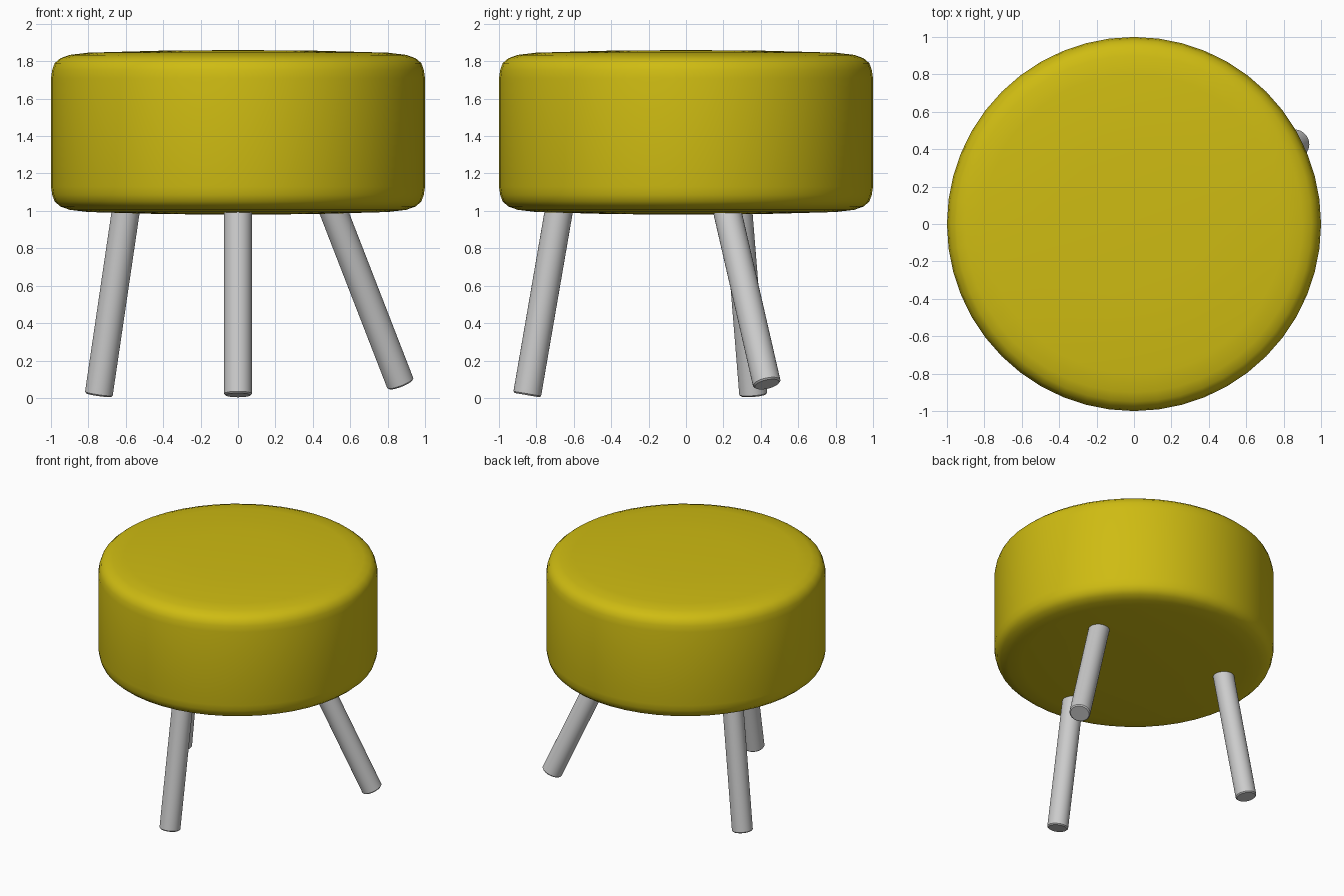
import bpy, bmesh, math
from mathutils import Vector

if "Cube" in bpy.data.objects:
    bpy.data.objects.remove(bpy.data.objects["Cube"])


def finish(name, bm, angle, material=None):
    bmesh.ops.recalc_face_normals(bm, faces=bm.faces)
    mesh = bpy.data.meshes.new(name)
    bm.to_mesh(mesh)
    bm.free()
    obj = bpy.data.objects.new(name, mesh)
    bpy.context.collection.objects.link(obj)
    if material:
        mesh.materials.append(material)
    bpy.ops.object.select_all(action='DESELECT')
    obj.select_set(True)
    bpy.context.view_layer.objects.active = obj
    bpy.ops.object.shade_smooth_by_angle(angle=math.radians(angle))
    return obj


def lathe(profile, sides):
    """Revolve (radius, z) points around z; radius 0 makes a pole."""
    bm = bmesh.new()
    verts = [bm.verts.new((r, 0, z)) for r, z in profile]
    edges = [bm.edges.new(pair) for pair in zip(verts, verts[1:])]
    bmesh.ops.spin(bm, geom=verts + edges, cent=(0, 0, 0), axis=(0, 0, 1),
                   angle=math.tau, steps=sides, use_duplicate=False)
    bmesh.ops.remove_doubles(bm, verts=bm.verts, dist=1e-4)
    return bm


# Cushion: gently domed, rounded drum
yellow = bpy.data.materials.new("yellow_fabric")
yellow.diffuse_color = (0.62, 0.5, 0.006, 1)
yellow.use_nodes = True
yellow.node_tree.nodes["Principled BSDF"].inputs["Base Color"].default_value = yellow.diffuse_color
rim = [(0.0, 0.44), (0.4, 0.437), (0.8, 0.426), (0.9, 0.414), (0.95, 0.396),
       (0.98, 0.37), (0.993, 0.335), (1.0, 0.29)]
profile = rim + [(r, -z) for r, z in reversed(rim)]
seat = finish("seat", lathe([(r, z + 1.42) for r, z in profile], 48), 60, yellow)

# Splayed legs: foot centre and the point where the leg enters the cushion
RADIUS = 0.075
LEGS = {
    "front_leg": ((0, -0.85, 0.015), (0, -0.68, 1.0)),
    "left_leg": ((-0.745, 0.36, 0.015), (-0.60, 0.28, 1.0)),
    "right_leg": ((0.87, 0.433, 0.073), (0.51, 0.22, 1.0)),
}
for name, (foot, top) in LEGS.items():
    foot, top = Vector(foot), Vector(top)
    axis = top - foot
    length = axis.length + 0.06
    bm = lathe([(0, 0), (RADIUS - 0.008, 0), (RADIUS, 0.008),
                (RADIUS, length), (0, length)], 32)
    leg = finish(name, bm, 40)
    leg.location = foot
    leg.rotation_mode = 'QUATERNION'
    leg.rotation_quaternion = axis.to_track_quat('Z', 'Y')
